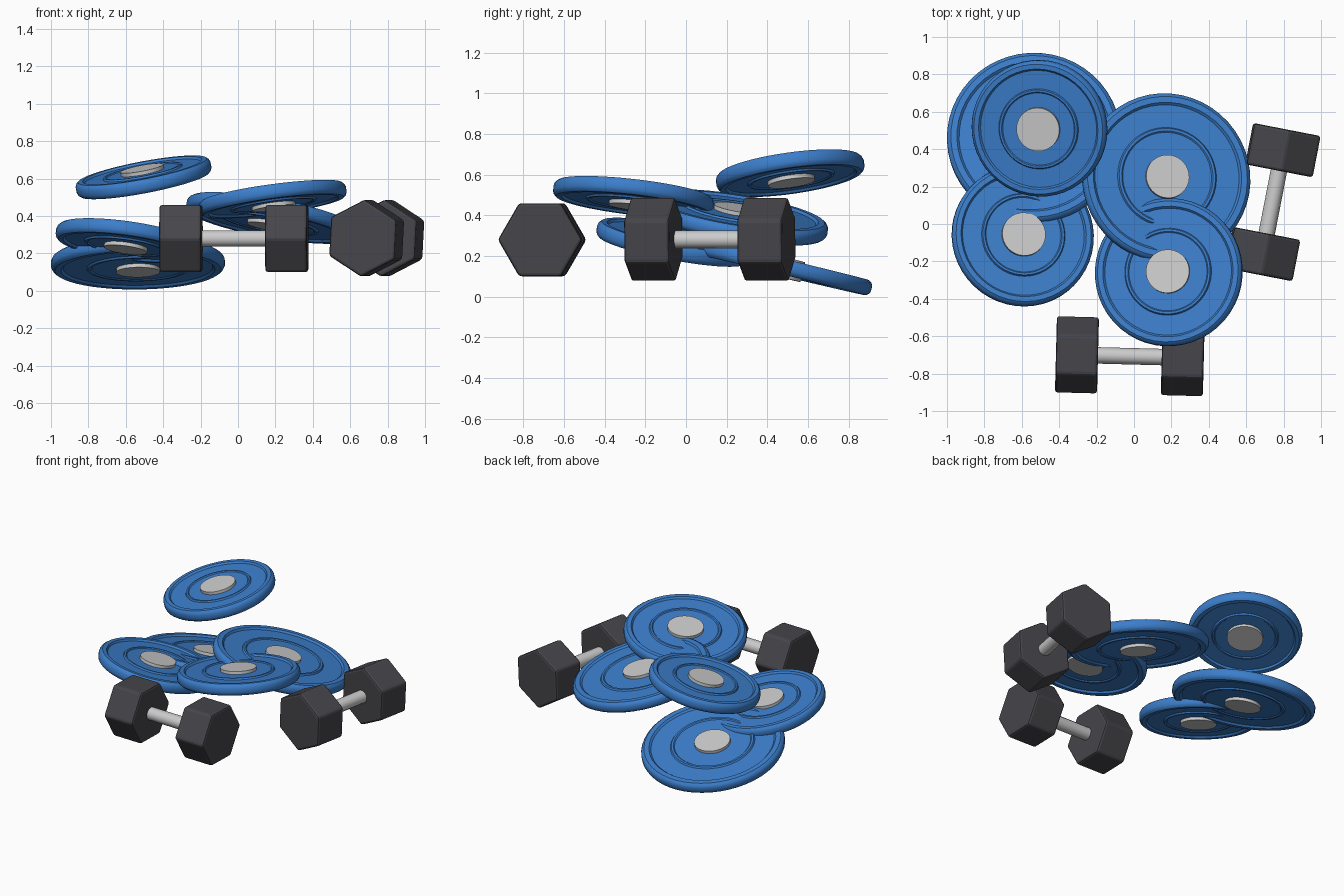
import bpy, bmesh, math
from mathutils import Vector, Matrix

if "Cube" in bpy.data.objects:
    bpy.data.objects.remove(bpy.data.objects["Cube"])


def material(name, color):
    m = bpy.data.materials.new(name)
    m.diffuse_color = color
    m.use_nodes = True
    m.node_tree.nodes["Principled BSDF"].inputs["Base Color"].default_value = m.diffuse_color
    return m


BLUE = material("blue_rubber", (0.045, 0.21, 0.6, 1))
DARK = material("dark_rubber", (0.06, 0.06, 0.07, 1))


def finish(name, bm, matrix, mat=None, smooth=None):
    me = bpy.data.meshes.new(name)
    bmesh.ops.recalc_face_normals(bm, faces=bm.faces[:])
    bm.to_mesh(me)
    bm.free()
    ob = bpy.data.objects.new(name, me)
    bpy.context.collection.objects.link(ob)
    ob.matrix_world = matrix
    if mat:
        me.materials.append(mat)
    if smooth:
        bpy.ops.object.select_all(action='DESELECT')
        ob.select_set(True)
        bpy.context.view_layer.objects.active = ob
        bpy.ops.object.shade_smooth_by_angle(angle=math.radians(smooth))
    return ob


def cylinder(radius, depth, sides, bevel=0.0, segments=1):
    bm = bmesh.new()
    bmesh.ops.create_cone(bm, cap_ends=True, segments=sides, radius1=radius,
                          radius2=radius, depth=depth)
    if bevel:
        bmesh.ops.bevel(bm, geom=bm.edges[:], offset=bevel, segments=segments,
                        profile=0.5, affect='EDGES')
    return bm


# upper half of the plate section: (fraction of radius, height)
HALF = [(0.25, 0.03), (0.53, 0.03), (0.545, 0.036), (0.575, 0.036), (0.59, 0.026),
        (0.86, 0.026), (0.885, 0.038), (0.955, 0.038), (0.985, 0.028), (1.0, 0.014)]


def plate(name, center, radius, slope_x, slope_y):
    """Weight plate whose surface rises by the given slopes along x and y."""
    normal = Vector((-slope_x, -slope_y, 1)).normalized()
    mw = Matrix.Translation(center) @ normal.to_track_quat('Z', 'Y').to_matrix().to_4x4()
    # lathed disc
    section = HALF + [(r, -h) for r, h in reversed(HALF)]
    bm = bmesh.new()
    n = 48
    rings = [[bm.verts.new((r * radius * math.cos(2 * math.pi * i / n),
                            r * radius * math.sin(2 * math.pi * i / n), h))
              for i in range(n)] for r, h in section]
    for a, b in zip(rings, rings[1:]):
        for i in range(n):
            j = (i + 1) % n
            bm.faces.new((a[i], a[j], b[j], b[i]))
    bm.faces.new(rings[0])
    bm.faces.new(rings[-1])
    finish(name + "_disc", bm, mw, BLUE, 30)
    # metal hub
    finish(name + "_hub", cylinder(0.117, 0.1, 32), mw, None, 30)


def dumbbell(name, center, yaw, roll):
    mw = (Matrix.Translation(center) @ Matrix.Rotation(math.radians(yaw), 4, 'Z')
          @ Matrix.Rotation(math.radians(roll), 4, 'X'))
    lay = Matrix.Rotation(math.pi / 2, 4, 'Y')
    # handle
    finish(name + "_handle", cylinder(0.044, 0.46, 12), mw @ lay, None, 35)
    # hexagonal heads, corners pointing sideways
    for side, s in (("left", -1), ("right", 1)):
        bm = cylinder(0.207, 0.225, 6, 0.014, 2)
        # make sure a corner lies on local y
        bmesh.ops.rotate(bm, verts=bm.verts[:], cent=(0, 0, 0), matrix=Matrix.Rotation(
            math.pi / 2 - HEX_START, 3, 'Z'))
        finish(f"{name}_{side}_head", bm,
               mw @ Matrix.Translation((s * 0.283, 0, 0)) @ lay, DARK)


# direction of the first corner of a six-sided primitive
probe = cylinder(1, 1, 6)
probe.verts.ensure_lookup_table()
HEX_START = math.atan2(probe.verts[0].co.y, probe.verts[0].co.x)
probe.free()

# pile of plates
plate("top_plate", (-0.505, 0.512, 0.607), 0.367, 0.19, 0.14)
plate("bottom_plate", (-0.535, 0.46, 0.148), 0.465, 0.01, -0.24)
plate("left_plate", (-0.595, -0.063, 0.268), 0.382, -0.14, -0.19)
plate("right_plate", (0.172, 0.247, 0.39), 0.455, -0.18, -0.16)
plate("front_plate", (0.186, -0.258, 0.49), 0.397, 0.135, -0.115)

# dumbbells
dumbbell("front_dumbbell", (-0.022, -0.707, 0.28), -1.5, 0)
dumbbell("side_dumbbell", (0.742, 0.117, 0.282), 79, 33)
